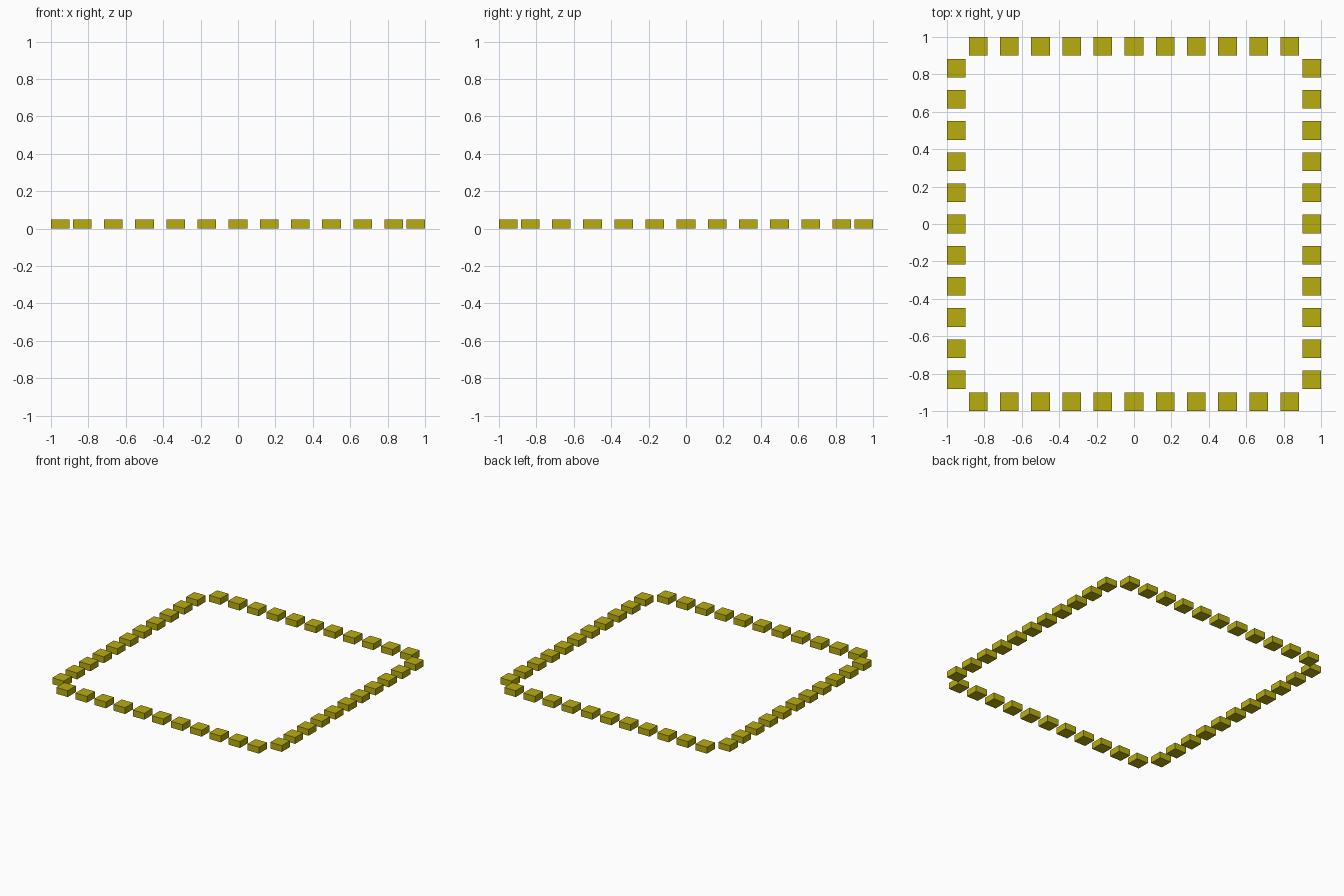
import bpy
import bmesh
from mathutils import Matrix, Vector

if "Cube" in bpy.data.objects:
    bpy.data.objects.remove(bpy.data.objects["Cube"])

COUNT = 11           # blocks per side
PITCH = 1 / 6        # spacing between block centres
EDGE = 0.95          # distance of each row from the centre
SIZE = Vector((0.1, 0.1, 0.05))

mat = bpy.data.materials.new("yellow")
mat.diffuse_color = (0.48, 0.42, 0.005, 1)
mat.use_nodes = True
mat.node_tree.nodes["Principled BSDF"].inputs["Base Color"].default_value = mat.diffuse_color

# One shared block mesh, resting on z = 0
mesh = bpy.data.meshes.new("block")
bm = bmesh.new()
bmesh.ops.create_cube(bm, size=1, matrix=Matrix.Translation((0, 0, SIZE.z / 2)) @ Matrix.Diagonal((*SIZE, 1)))
bm.to_mesh(mesh)
bm.free()
mesh.materials.append(mat)


def add_row(side, place):
    """Place a row of blocks; place maps an offset along the row to (x, y)."""
    for i in range(COUNT):
        x, y = place((i - (COUNT - 1) / 2) * PITCH)
        block = bpy.data.objects.new(f"{side}_block_{i + 1}", mesh)
        block.location = (x, y, 0)
        bpy.context.collection.objects.link(block)


# Four rows forming the square border with open corners
add_row("front", lambda t: (t, -EDGE))
add_row("back", lambda t: (t, EDGE))
add_row("left", lambda t: (-EDGE, t))
add_row("right", lambda t: (EDGE, t))
